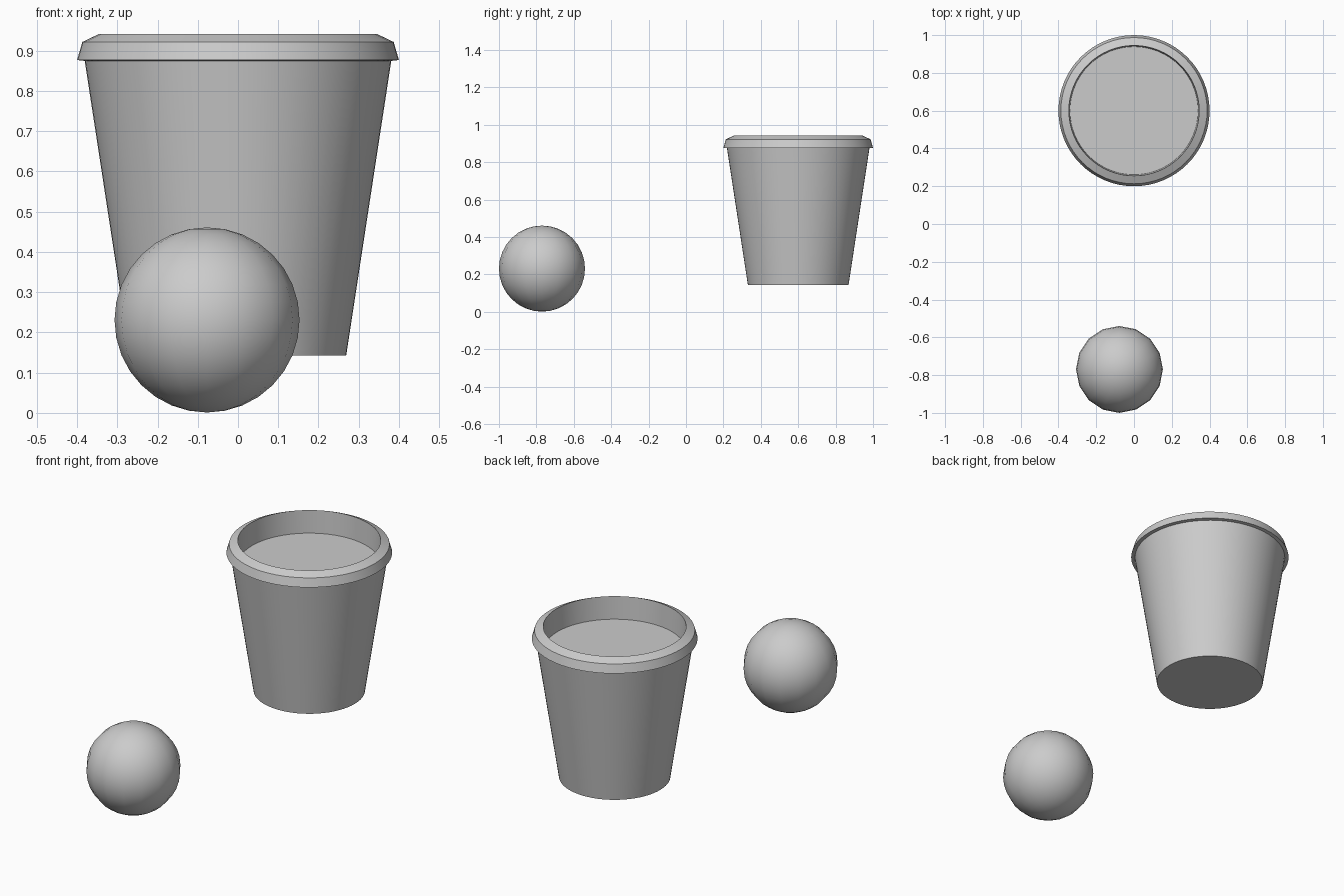
import bpy, bmesh
from math import cos, sin, pi, radians

if "Cube" in bpy.data.objects:
    bpy.data.objects.remove(bpy.data.objects["Cube"])


def finish(name, bm, location, angle):
    bmesh.ops.recalc_face_normals(bm, faces=bm.faces)
    mesh = bpy.data.meshes.new(name)
    bm.to_mesh(mesh)
    bm.free()
    obj = bpy.data.objects.new(name, mesh)
    obj.location = location
    bpy.context.collection.objects.link(obj)
    bpy.ops.object.select_all(action='DESELECT')
    obj.select_set(True)
    bpy.context.view_layer.objects.active = obj
    bpy.ops.object.shade_smooth_by_angle(angle=radians(angle))
    return obj


def lathe(name, profile, sides, location):
    # Revolve (radius, height) points and cap both ends
    bm = bmesh.new()
    rings = [[bm.verts.new((r * cos(2 * pi * i / sides), r * sin(2 * pi * i / sides), z))
              for i in range(sides)] for r, z in profile]
    for low, high in zip(rings, rings[1:]):
        for i in range(sides):
            j = (i + 1) % sides
            bm.faces.new((low[i], low[j], high[j], high[i]))
    bm.faces.new(rings[0][::-1])
    bm.faces.new(rings[-1])
    return finish(name, bm, location, 20)


# Tapered bucket with overhanging bevelled rim and recessed top surface
lathe("bucket", [
    (0.269, 0.143), (0.381, 0.875),                # outer wall
    (0.400, 0.877), (0.387, 0.922), (0.345, 0.942),  # rim
    (0.339, 0.822),                                # inner wall down to recess
], 64, (0, 0.6, 0))

# Ball
bm = bmesh.new()
bmesh.ops.create_uvsphere(bm, u_segments=16, v_segments=16, radius=0.23)
finish("ball", bm, (-0.077, -0.77, 0.231), 40)
